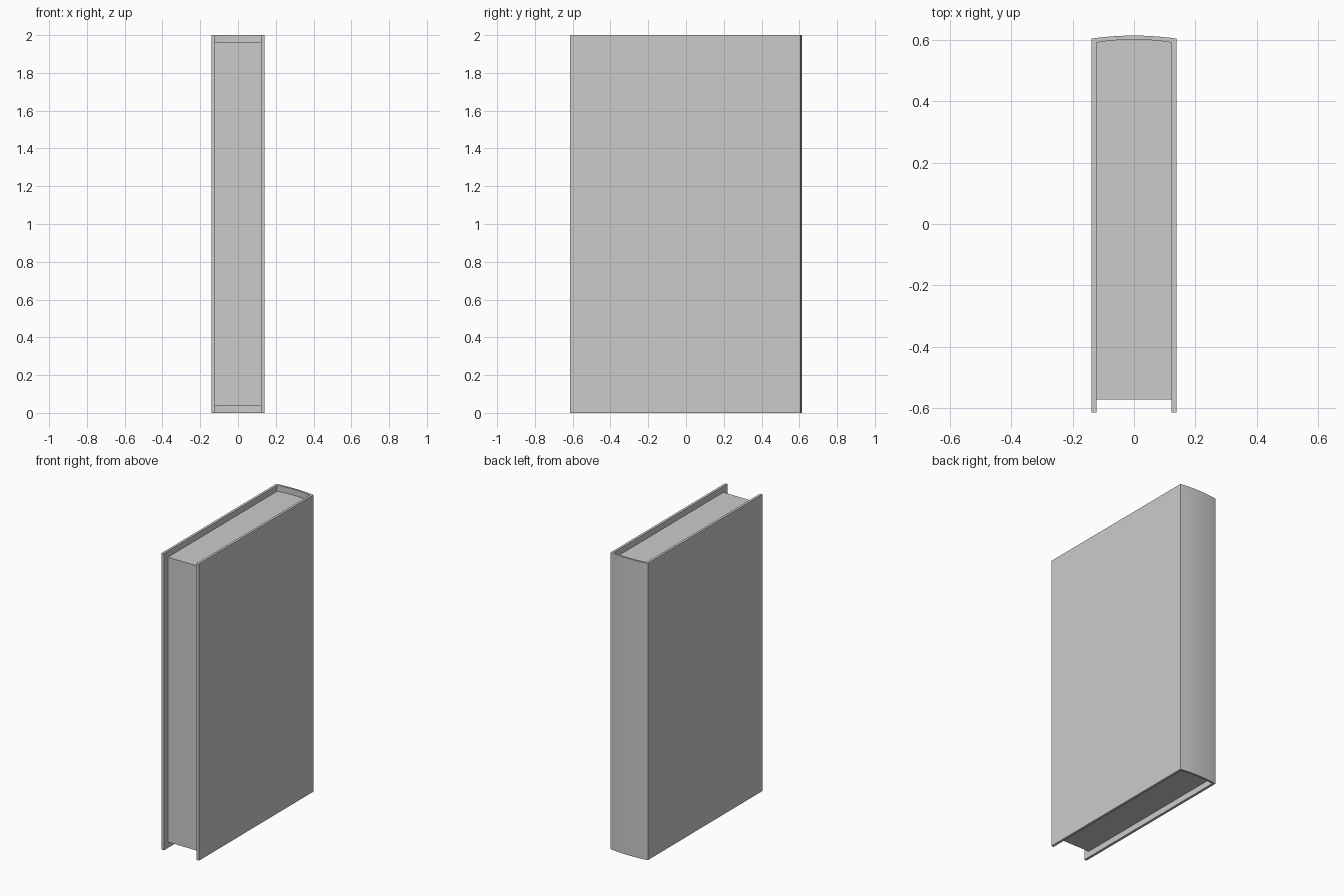
import bpy, bmesh, math

if "Cube" in bpy.data.objects:
    bpy.data.objects.remove(bpy.data.objects["Cube"])

HALF_W, BOARD = 0.139, 0.017      # cover half thickness, board thickness
INNER = HALF_W - BOARD
SEGMENTS = 24


def arc(half, y_edge, y_crown):
    """Shallow circular arc from +x to -x, bulging toward +y."""
    rise = y_crown - y_edge
    radius = (half ** 2 + rise ** 2) / (2 * rise)
    angle = math.asin(half / radius)
    points = []
    for i in range(SEGMENTS + 1):
        a = angle * (1 - 2 * i / SEGMENTS)
        points.append((radius * math.sin(a), y_crown - radius + radius * math.cos(a)))
    return points


def extrude_profile(name, profile, z0, z1):
    bm = bmesh.new()
    face = bm.faces.new([bm.verts.new((x, y, z0)) for x, y in profile])
    result = bmesh.ops.extrude_face_region(bm, geom=[face])
    verts = [g for g in result["geom"] if isinstance(g, bmesh.types.BMVert)]
    bmesh.ops.translate(bm, verts=verts, vec=(0, 0, z1 - z0))
    bmesh.ops.recalc_face_normals(bm, faces=bm.faces)
    mesh = bpy.data.meshes.new(name)
    bm.to_mesh(mesh)
    bm.free()
    obj = bpy.data.objects.new(name, mesh)
    bpy.context.collection.objects.link(obj)
    bpy.ops.object.select_all(action="DESELECT")
    obj.select_set(True)
    bpy.context.view_layer.objects.active = obj
    bpy.ops.object.shade_smooth_by_angle(angle=math.radians(30))
    return obj


outer_arc = arc(HALF_W, 0.605, 0.615)
inner_arc = arc(INNER, 0.592, 0.602)

# Hardback cover: two boards joined by the rounded spine
cover = [(HALF_W, -0.615)] + outer_arc + [(-HALF_W, -0.615), (-INNER, -0.615)]
cover += inner_arc[::-1] + [(INNER, -0.615)]
extrude_profile("cover", cover, 0, 2)

# Page block, inset from the three open edges
pages = [(INNER, -0.573)] + inner_arc + [(-INNER, -0.573)]
extrude_profile("pages", pages, 0.04, 1.96)
